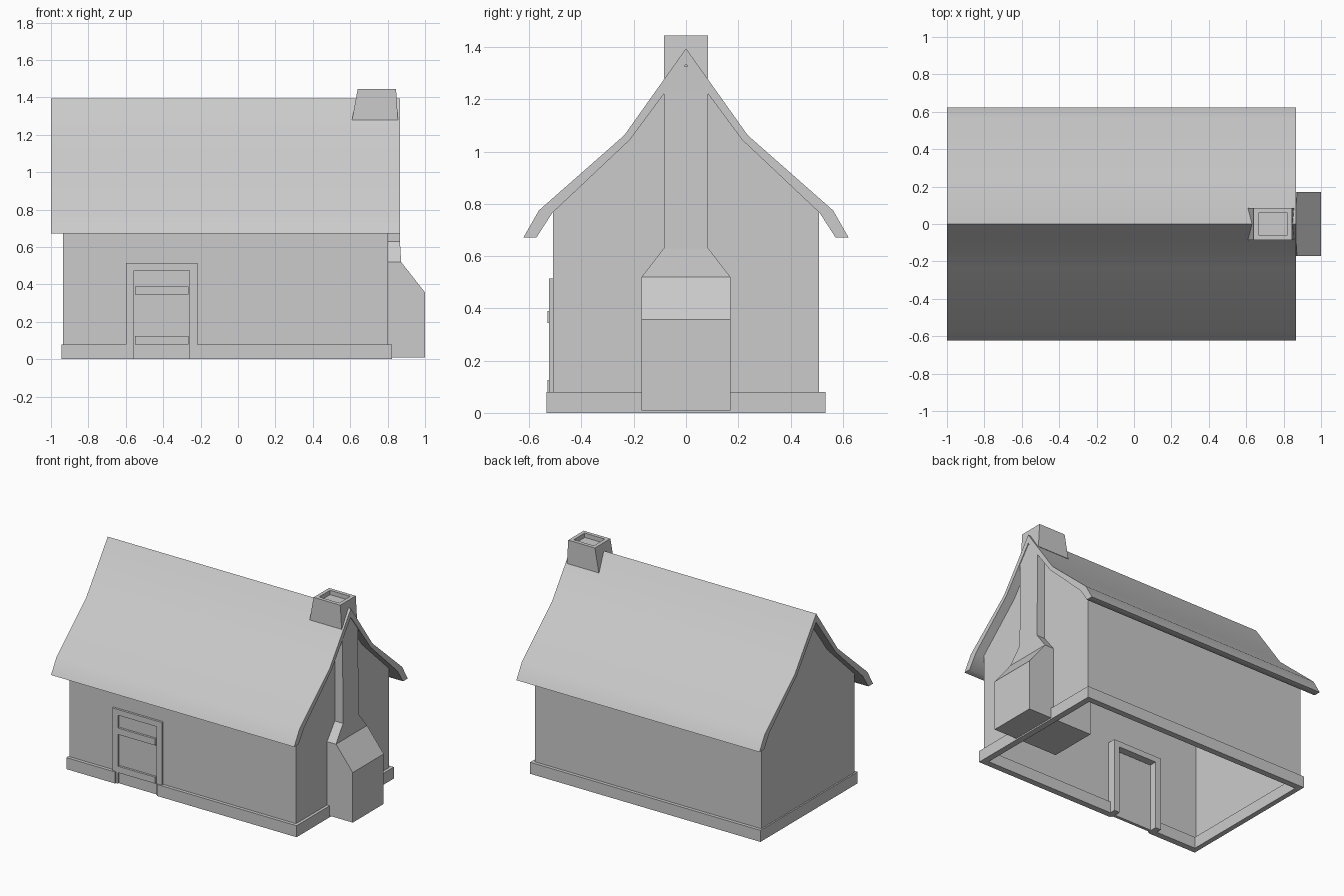
import bpy, bmesh
from math import radians

if "Cube" in bpy.data.objects:
    bpy.data.objects.remove(bpy.data.objects["Cube"])


def make(name, verts, faces, smooth=None):
    me = bpy.data.meshes.new(name)
    me.from_pydata(verts, [], faces)
    bm = bmesh.new()
    bm.from_mesh(me)
    bmesh.ops.recalc_face_normals(bm, faces=bm.faces)
    bm.to_mesh(me)
    bm.free()
    ob = bpy.data.objects.new(name, me)
    bpy.context.collection.objects.link(ob)
    if smooth:
        bpy.ops.object.select_all(action='DESELECT')
        bpy.context.view_layer.objects.active = ob
        ob.select_set(True)
        bpy.ops.object.shade_smooth_by_angle(angle=radians(smooth))
    return ob


def stack(name, sections):
    """Loft of rectangles (x0, x1, y0, y1, z), capped at both ends."""
    v, f = [], []
    for x0, x1, y0, y1, z in sections:
        v += [(x0, y0, z), (x1, y0, z), (x1, y1, z), (x0, y1, z)]
    for k in range(len(sections) - 1):
        a = 4 * k
        f += [(a + i, a + (i + 1) % 4, a + 4 + (i + 1) % 4, a + 4 + i) for i in range(4)]
    n = len(v)
    f += [(3, 2, 1, 0), (n - 4, n - 3, n - 2, n - 1)]
    return make(name, v, f)


def box(name, x0, x1, y0, y1, z0, z1):
    return stack(name, [(x0, x1, y0, y1, z0), (x0, x1, y0, y1, z1)])


def mirrored(half):
    """Profile from -y to +y out of a half profile starting at the ridge."""
    return [(-y, z) for y, z in half[:0:-1]] + half


# Roof: bent slab with flared eaves, swept along x
outer = mirrored([(0, 1.395), (0.236, 1.063), (0.563, 0.775), (0.622, 0.672)])
inner = mirrored([(0, 1.335), (0.215, 1.045), (0.512, 0.765), (0.572, 0.672)])
n = len(outer)
v = [(x, y, z) for x in (-1.0, 0.867) for y, z in outer + inner]
f = []
for i in range(n - 1):
    f += [(i, i + 1, i + 1 + 2 * n, i + 2 * n),
          (n + i, n + i + 1, 3 * n + i + 1, 3 * n + i),
          (i, i + 1, n + i + 1, n + i),
          (2 * n + i, 2 * n + i + 1, 3 * n + i + 1, 3 * n + i)]
for i in (0, n - 1):
    f.append((i, n + i, 3 * n + i, 2 * n + i))
make("roof", v, f, 60)

# Walls: open-bottomed shell with gable ends under the roof
gable = [(-0.51, 0.0)] + mirrored([(0, 1.34), (0.217, 1.048), (0.51, 0.77)]) + [(0.51, 0.0)]
m = len(gable)
v = [(x, y, z) for x in (-0.935, 0.803) for y, z in gable]
f = [tuple(range(m)), tuple(range(m, 2 * m)),
     (0, 1, m + 1, m), (m - 2, m - 1, 2 * m - 1, 2 * m - 2)]
make("walls", v, f)

# Plinth strips, interrupted at the door
for name, x0, x1, y0, y1 in (
        ("plinth_front_left", -0.945, -0.57, -0.533, -0.49),
        ("plinth_front_right", -0.25, 0.823, -0.533, -0.49),
        ("plinth_back", -0.945, 0.823, 0.49, 0.533),
        ("plinth_left", -0.945, -0.91, -0.49, 0.49),
        ("plinth_right", 0.78, 0.823, -0.49, 0.49)):
    box(name, x0, x1, y0, y1, 0, 0.08)

# Door frame, door and cross boards
box("door_post_left", -0.598, -0.555, -0.525, -0.45, 0, 0.475)
box("door_post_right", -0.26, -0.217, -0.525, -0.45, 0, 0.475)
box("door_lintel", -0.598, -0.217, -0.525, -0.45, 0.475, 0.515)
box("door", -0.55, -0.265, -0.516, -0.495, 0, 0.47)
for i, z in enumerate((0.08, 0.345)):
    box(f"door_board_{i}", -0.55, -0.265, -0.531, -0.514, z, z + 0.045)

# Chimney breast and flue, tapering up the gable
stack("chimney_breast", [
    (0.5, 1.0, -0.17, 0.17, 0.01), (0.5, 1.0, -0.17, 0.17, 0.357),
    (0.5, 0.872, -0.17, 0.17, 0.52), (0.62, 0.866, -0.085, 0.085, 0.63),
    (0.62, 0.862, -0.085, 0.085, 1.23), (0.62, 0.862, -0.02, 0.02, 1.325)])

# Chimney top with a shallow sunken opening
stack("chimney_top", [
    (0.61, 0.855, -0.085, 0.085, 1.28), (0.64, 0.845, -0.085, 0.085, 1.445),
    (0.665, 0.82, -0.06, 0.06, 1.445), (0.665, 0.82, -0.06, 0.06, 1.415)])
